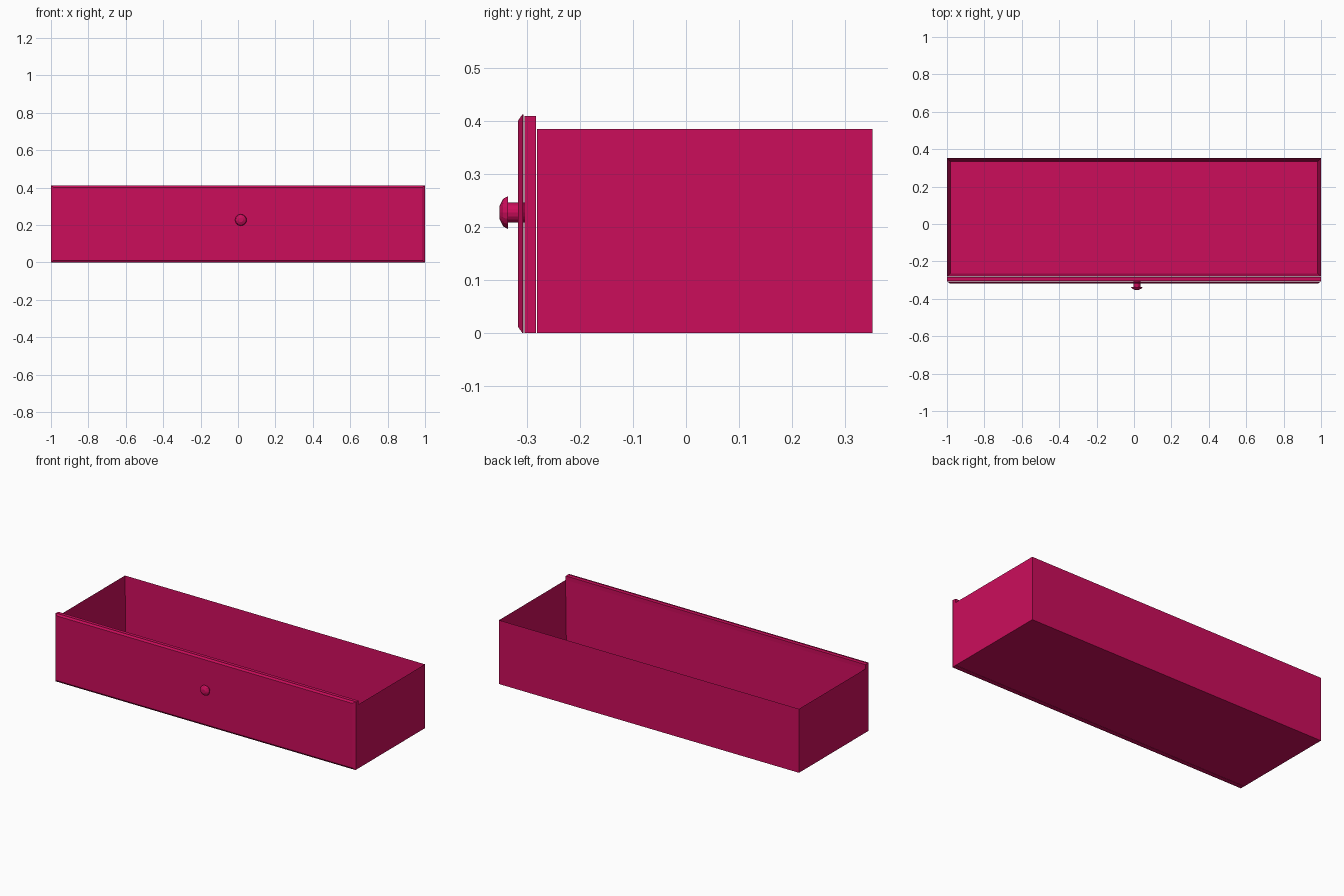
import bpy, bmesh, math
from mathutils import Matrix

cube = bpy.data.objects.get("Cube")
if cube:
    bpy.data.objects.remove(cube, do_unlink=True)

COLOUR = (0.6, 0.004, 0.105, 1)
crimson = bpy.data.materials.new("crimson")
crimson.use_nodes = True
crimson.diffuse_color = COLOUR
crimson.node_tree.nodes["Principled BSDF"].inputs["Base Color"].default_value = COLOUR


def finish(name, bm):
    bmesh.ops.recalc_face_normals(bm, faces=bm.faces)
    mesh = bpy.data.meshes.new(name)
    bm.to_mesh(mesh)
    bm.free()
    mesh.materials.append(crimson)
    obj = bpy.data.objects.new(name, mesh)
    bpy.context.collection.objects.link(obj)
    return obj


def box(width, y0, y1, height):
    bm = bmesh.new()
    bmesh.ops.create_cube(bm, size=1)
    bmesh.ops.scale(bm, vec=(width, y1 - y0, height), verts=bm.verts)
    bmesh.ops.translate(bm, vec=(0, (y0 + y1) / 2, height / 2), verts=bm.verts)
    return bm


def face_towards(bm, axis, sign):
    bm.normal_update()
    return max(bm.faces, key=lambda f: sign * f.normal[axis])


# Open tray: inset the top for the wall thickness, then sink it to the floor
WALL, TRAY_HEIGHT = 0.025, 0.385
bm = box(2, -0.281, 0.352, TRAY_HEIGHT)
top = face_towards(bm, 2, 1)
bmesh.ops.inset_region(bm, faces=[top], thickness=WALL)
bmesh.ops.translate(bm, vec=(0, 0, WALL - TRAY_HEIGHT), verts=top.verts)
finish("tray", bm)

# Backing board behind the front plate
finish("front_board", box(2, -0.305, -0.283, 0.409))

# Front plate with a chamfered outer rim
bm = box(2, -0.309, -0.307, 0.412)
front = face_towards(bm, 1, -1)
front = bmesh.ops.extrude_discrete_faces(bm, faces=[front])["faces"][0]
bmesh.ops.translate(bm, vec=(0, -0.008, 0), verts=front.verts)
bmesh.ops.scale(bm, vec=(0.985, 1, 0.945), verts=front.verts,
                space=Matrix.Translation((0, 0, -0.206)))
finish("front_plate", bm)

# Turned knob: a profile of (radius, y) spun around the y axis
SIDES = 16
profile = [(0, -0.305), (0.019, -0.305), (0.019, -0.336), (0.031, -0.336),
           (0.026, -0.345), (0.012, -0.352), (0, -0.352)]
bm = bmesh.new()
verts = [bm.verts.new((r, y, 0)) for r, y in profile]
edges = [bm.edges.new(pair) for pair in zip(verts, verts[1:])]
bmesh.ops.spin(bm, geom=verts + edges, cent=(0, 0, 0), axis=(0, 1, 0),
               angle=math.tau, steps=SIDES, use_merge=True)
bmesh.ops.remove_doubles(bm, verts=bm.verts, dist=0.0001)
bmesh.ops.translate(bm, vec=(0.015, 0, 0.227), verts=bm.verts)
finish("knob", bm)
